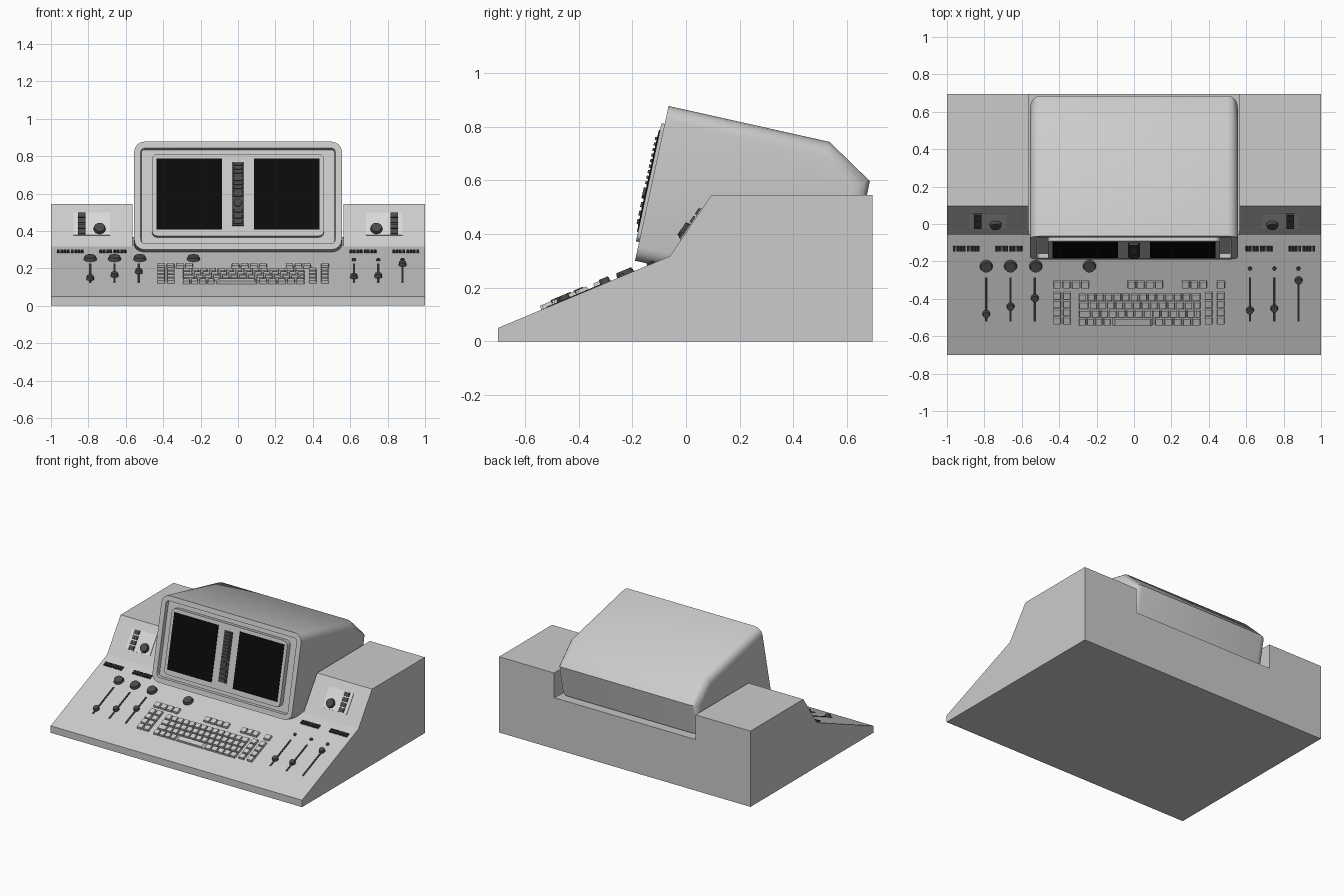
import bpy, bmesh, math
from mathutils import Matrix, Vector

cube = bpy.data.objects.get("Cube")
if cube:
    bpy.data.objects.remove(cube)


def material(name, value):
    m = bpy.data.materials.new(name)
    m.use_nodes = True
    colour = (value, value, value, 1)
    m.diffuse_color = colour
    m.node_tree.nodes["Principled BSDF"].inputs["Base Color"].default_value = colour
    return m


BODY = material("body grey", 0.6)
PLATE = material("pale plate", 0.7)
DARK = material("dark control", 0.07)
SLOT = material("slot charcoal", 0.035)
BLACK = material("screen black", 0.003)


def finish(name, bm, mat, smooth=False):
    bmesh.ops.recalc_face_normals(bm, faces=bm.faces)
    me = bpy.data.meshes.new(name)
    bm.to_mesh(me)
    bm.free()
    me.materials.append(mat)
    ob = bpy.data.objects.new(name, me)
    bpy.context.collection.objects.link(ob)
    if smooth:
        bpy.ops.object.select_all(action='DESELECT')
        ob.select_set(True)
        bpy.context.view_layer.objects.active = ob
        bpy.ops.object.shade_smooth_by_angle(angle=math.radians(35))
    return ob


def prism(profile, half):
    """Side profile (y, z) extruded across x."""
    bm = bmesh.new()
    face = bm.faces.new([bm.verts.new((-half, y, z)) for y, z in profile])
    new = bmesh.ops.extrude_face_region(bm, geom=[face])["geom"]
    bmesh.ops.translate(bm, vec=(2 * half, 0, 0),
                        verts=[v for v in new if isinstance(v, bmesh.types.BMVert)])
    bmesh.ops.recalc_face_normals(bm, faces=bm.faces)
    return bm


def surface(y, z, tilt, stretch):
    return (Matrix.Translation((0, y, z)) @ Matrix.Rotation(tilt, 4, 'X')
            @ Matrix.Diagonal((1, stretch, 1, 1)))


# Sloped mounting surfaces: desk uses plan y, the two fascias use height
a = math.atan2(0.267, 0.64)
DESK = surface(0, 0.342, a, 1 / math.cos(a))
a = math.atan2(0.228, 0.155)
FASCIA = surface(-0.2755, 0, a, 1 / math.sin(a))
a = math.atan2(0.577, 0.125)
FRONT = surface(-0.255, 0, a, 1 / math.sin(a))


def boxes(name, mat, frame, rects, top, bottom=-0.004, taper=1.0, corner=0):
    """Rectangles (x0, x1, y0, y1) raised on a mounting surface."""
    bm = bmesh.new()
    for x0, x1, y0, y1 in rects:
        m = (Matrix.Translation(((x0 + x1) / 2, (y0 + y1) / 2, (top + bottom) / 2))
             @ Matrix.Diagonal((x1 - x0, y1 - y0, top - bottom, 1)))
        for v in bmesh.ops.create_cube(bm, size=1)["verts"]:
            if v.co.z > 0:
                v.co.x *= taper
                v.co.y *= taper
            v.co = m @ v.co
    if corner:
        edges = [e for e in bm.edges if abs(e.verts[0].co.z - e.verts[1].co.z) > 0.001]
        bmesh.ops.bevel(bm, geom=edges, offset=corner, segments=3, profile=0.5, affect='EDGES')
    bm.transform(frame)
    return finish(name, bm, mat)


def discs(name, mat, frame, spots, radius, height, taper=0.85):
    bm = bmesh.new()
    for x, y in spots:
        m = (frame @ Matrix.Translation((x, y, height / 2))
             @ Matrix.Diagonal((1, 1 / frame.to_scale().y, 1, 1)))
        bmesh.ops.create_cone(bm, cap_ends=True, segments=20, radius1=radius,
                              radius2=radius * taper, depth=height, matrix=m)
    return finish(name, bm, mat, True)


def split(x0, x1, n, gap):
    step = (x1 - x0 + gap) / n
    return [(x0 + i * step, x0 + (i + 1) * step - gap) for i in range(n)]


# Console base with a bay for the display hood
base = finish("console_base", prism([(-0.7, 0), (-0.7, 0.05), (-0.06, 0.317), (0.095, 0.545),
                                     (0.695, 0.545), (0.695, 0)], 1), BODY)
bay = finish("bay_cutter", prism([(-0.08, 0.32), (0.9, 0.38), (0.9, 0.9), (-0.08, 0.9)], 0.563), BODY)
bay.hide_render = True
mod = base.modifiers.new("bay", 'BOOLEAN')
mod.operation, mod.object, mod.solver = 'DIFFERENCE', bay, 'EXACT'
deps = bpy.context.evaluated_depsgraph_get()
cut = bpy.data.meshes.new_from_object(base.evaluated_get(deps))
base.modifiers.clear()
base.data = cut
bpy.data.objects.remove(bay)

# Display hood: rounded long edges and a recessed front
bm = prism([(-0.19, 0.3), (-0.065, 0.877), (0.535, 0.743), (0.685, 0.597),
            (0.64, 0.375), (-0.06, 0.272)], 0.555)
facing = Vector((0, -0.977, 0.212))
rim = [e for e in bm.edges if abs(e.verts[0].co.x - e.verts[1].co.x) < 0.001
       and not any(f.normal.dot(facing) > 0.99 for f in e.link_faces)]
bmesh.ops.bevel(bm, geom=rim, offset=0.055, segments=4, profile=0.5, affect='EDGES')
front = max(bm.faces, key=lambda f: f.normal.dot(facing) * f.calc_area())
bmesh.ops.inset_region(bm, faces=[front], thickness=0.035)
bmesh.ops.inset_region(bm, faces=[front], thickness=0.004, depth=-0.025)
finish("display_hood", bm, BODY, True)

# Display panel, screens and centre control strip
boxes("display_panel", BODY, FRONT, [(-0.46, 0.46, 0.37, 0.81)], 0.012, -0.03, corner=0.03)
boxes("screens", BLACK, FRONT, [(-0.437, -0.085, 0.405, 0.785), (0.085, 0.437, 0.405, 0.785)], 0.016, 0.01)
boxes("centre_strip", DARK, FRONT, [(-0.033, 0.031, 0.425, 0.765)], 0.017, 0.01)
boxes("centre_buttons", DARK, FRONT,
      [(-0.026, 0.024, lo, hi) for lo, hi in split(0.58, 0.758, 9, 0.008) + split(0.432, 0.515, 3, 0.01)],
      0.024, 0.015, 0.85)
discs("centre_dial", DARK, FRONT, [(-0.001, 0.548)], 0.024, 0.026)

# Side fascia panels, mirrored
for side, s in (("right", -1), ("left", 1)):
    def span(lo, hi):
        return (lo, hi) if s > 0 else (-hi, -lo)
    boxes(side + "_fascia_plate", PLATE, FASCIA, [(*span(0.685, 0.88), 0.375, 0.495)], 0.004)
    boxes(side + "_fascia_buttons", DARK, FASCIA,
          [(*span(0.813, 0.857), lo, hi) for lo, hi in split(0.378, 0.492, 4, 0.005)], 0.012, taper=0.88)
    discs(side + "_fascia_knob", DARK, FASCIA, [(s * 0.74, 0.408)], 0.033, 0.022)
    # Two pairs of dark switch rows on the desk
    switches = []
    for lo in (0.597, 0.672, 0.825, 0.9):
        switches += [(*span(*p), -0.146, -0.116) for p in split(lo, lo + 0.068, 4, 0.003)]
    boxes(side + "_switch_rows", SLOT, DESK, switches, 0.009, taper=0.85)

# Sliders and knobs on the desk
slider_x = [-0.79, -0.66, -0.53, 0.62, 0.75, 0.88]
slider_y = [-0.48, -0.44, -0.395, -0.46, -0.45, -0.3]
boxes("slider_slots", SLOT, DESK, [(x - 0.006, x + 0.006, -0.52, -0.285) for x in slider_x], 0.003)
discs("slider_caps", DARK, DESK, list(zip(slider_x, slider_y)), 0.021, 0.02)
discs("rotary_knobs", DARK, DESK, [(x, -0.225) for x in (-0.79, -0.66, -0.525, -0.238)], 0.035, 0.018)
discs("indicator_studs", DARK, DESK, [(x, -0.238) for x in slider_x[3:]], 0.011, 0.01)

# Keyboard: function groups, side columns and staggered main block
GAP = 0.006
keys = []
for x0, x1, n in ((-0.432, -0.24, 4), (-0.035, 0.155, 4), (0.255, 0.39, 3), (0.443, 0.487, 1)):
    keys += [(*p, -0.342, -0.302) for p in split(x0, x1, n, GAP)]
for row in range(4):
    hi = -0.362 - row * 0.044
    for x in (-0.432, -0.38, 0.378, 0.443):
        keys.append((x, x + 0.042, hi - 0.039, hi))
    hi -= 0.008
    shift = (0, 0.012, 0.024, 0)[row]
    if row < 3:
        pairs = split(-0.295, -0.255 + shift, 1, GAP) + split(-0.249 + shift, 0.3 + shift, 12, GAP)
        pairs += split(0.306 + shift, 0.355, 1, GAP)
    else:
        pairs = split(-0.295, -0.125, 4, GAP) + [(-0.118, 0.105)] + split(0.112, 0.355, 5, GAP)
    keys += [(*p, hi - 0.038, hi) for p in pairs]
boxes("keyboard_keys", BODY, DESK, keys, 0.016, taper=0.86)
